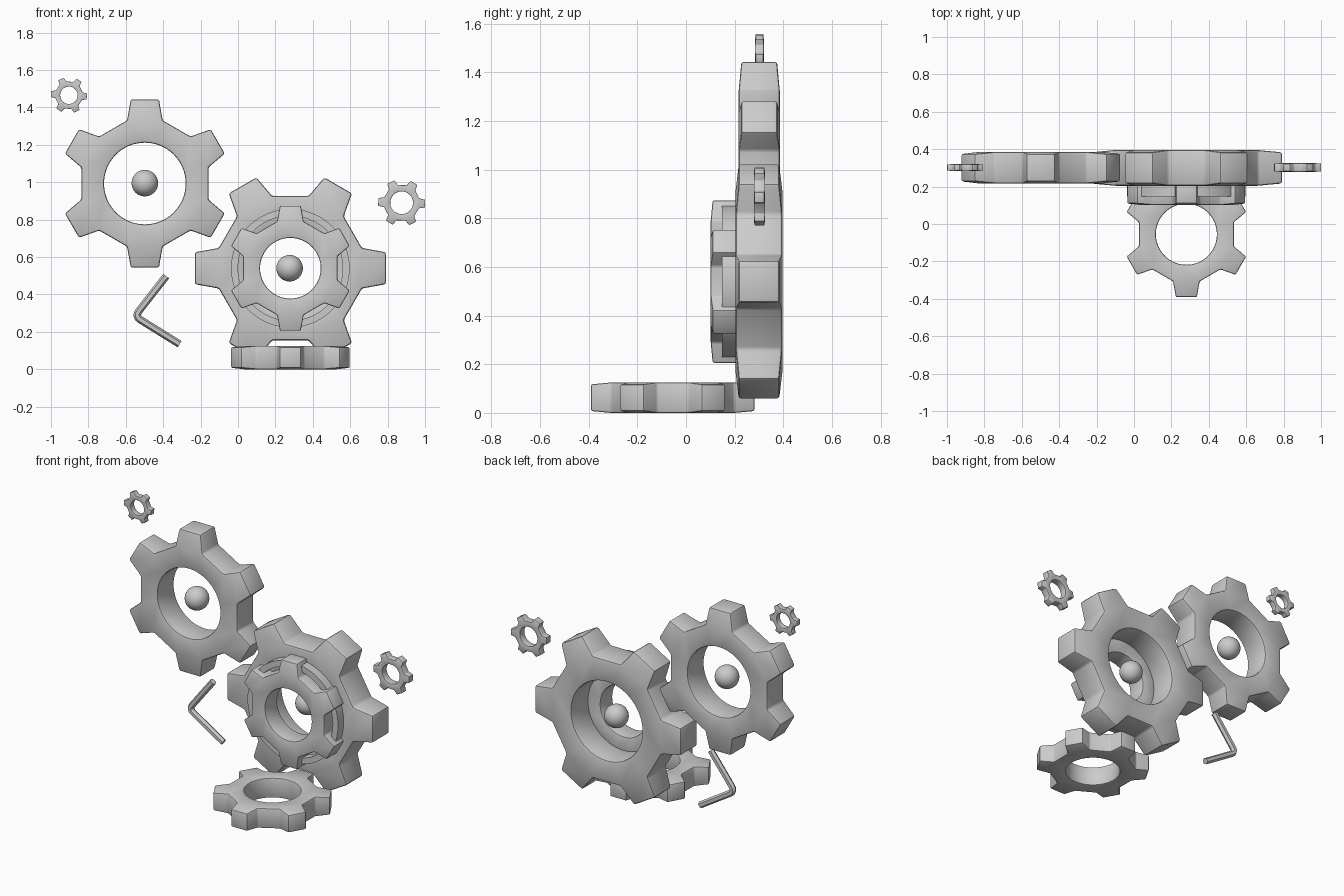
import bpy, bmesh, math
from mathutils import Vector, Matrix

if "Cube" in bpy.data.objects:
    bpy.data.objects.remove(bpy.data.objects["Cube"])

grey = bpy.data.materials.new("plain_grey")
grey.diffuse_color = (0.6, 0.6, 0.6, 1)
grey.use_nodes = True
grey.node_tree.nodes["Principled BSDF"].inputs["Base Color"].default_value = grey.diffuse_color


def finish(bm, name, matrix=Matrix()):
    bmesh.ops.recalc_face_normals(bm, faces=bm.faces)
    bm.transform(matrix)
    me = bpy.data.meshes.new(name)
    bm.to_mesh(me)
    bm.free()
    me.materials.append(grey)
    ob = bpy.data.objects.new(name, me)
    bpy.context.collection.objects.link(ob)
    bpy.ops.object.select_all(action='DESELECT')
    ob.select_set(True)
    bpy.context.view_layer.objects.active = ob
    bpy.ops.object.shade_smooth_by_angle(angle=math.radians(35))
    return ob


def soften(bm, width, segments=2):
    bmesh.ops.recalc_face_normals(bm, faces=bm.faces)
    edges = [e for e in bm.edges if e.calc_face_angle(0) > math.radians(25)]
    bmesh.ops.bevel(bm, geom=edges, offset=width, segments=segments,
                    profile=0.5, affect='EDGES', clamp_overlap=True)


def gear(name, loc, radius, turn, upright=True, hole=0.485):
    """Six-toothed gear of unit tip radius, thinner towards the tooth tips."""
    bm = bmesh.new()
    half, tip_half = 0.187, 0.163
    base_r, base_w, tip_w, steps = 0.749, 0.212, 0.167, 6
    a = math.atan2(base_w, base_r)
    layers = []
    for s in (-1, 1):
        ring, base, tip = [], [], []
        for k in range(6):
            rot = Matrix.Rotation(k * math.pi / 3, 3, 'Z')
            for side in (-1, 1):
                base.append(bm.verts.new(rot @ Vector((base_r, side * base_w, s * half))))
                tip.append(bm.verts.new(rot @ Vector((1, side * tip_w, s * tip_half))))
            for lo, hi in ((-a, a), (a, math.pi / 3 - a)):
                for i in range(steps):
                    t = lo + (hi - lo) * i / steps
                    ring.append(bm.verts.new(rot @ Vector((hole * math.cos(t), hole * math.sin(t), s * half))))
        n = len(ring)
        for j in range(12):
            inner = [ring[(j * steps + i) % n] for i in range(steps + 1)]
            bm.faces.new([base[j]] + inner + [base[(j + 1) % 12]])
        for k in range(0, 12, 2):
            bm.faces.new([base[k], tip[k], tip[k + 1], base[k + 1]])
        outline = []
        for k in range(0, 12, 2):
            outline += [base[k], tip[k], tip[k + 1], base[k + 1]]
        layers.append((ring, outline))
    # walls of the bore and of the toothed rim
    for lower, upper in zip(*layers):
        n = len(lower)
        for i in range(n):
            j = (i + 1) % n
            bm.faces.new([lower[i], lower[j], upper[j], upper[i]])
    soften(bm, 0.022)
    m = Matrix.Translation(loc)
    if upright:
        m = m @ Matrix.Rotation(math.pi / 2, 4, 'X')
    m = m @ Matrix.Rotation(math.radians(turn), 4, 'Z') @ Matrix.Scale(radius, 4)
    return finish(bm, name, m)


# Gears
gear("upper_gear", (-0.498, 0.301, 0.993), 0.45, 30)
gear("large_gear", (0.28, 0.30, 0.54), 0.511, 0)
gear("front_gear", (0.28, 0.164, 0.54), 0.334, 30)
gear("base_gear", (0.28, -0.055, 0.0625), 0.336, 30, upright=False)
gear("small_left_gear", (-0.904, 0.302, 1.465), 0.096, -4)
gear("small_right_gear", (0.875, 0.302, 0.89), 0.125, -2)

# Collar ring between the front gear and the large gear
bm = bmesh.new()
section = [(0.28, 0.148), (0.317, 0.148), (0.317, 0.24), (0.28, 0.24)]
N = 72
rows = [[bm.verts.new((r * math.cos(2 * math.pi * i / N), y, r * math.sin(2 * math.pi * i / N)))
         for r, y in section] for i in range(N)]
for i in range(N):
    p, q = rows[i], rows[(i + 1) % N]
    for k in range(4):
        bm.faces.new([p[k], q[k], q[(k + 1) % 4], p[(k + 1) % 4]])
finish(bm, "collar_ring", Matrix.Translation((0.28, 0, 0.54)))

# Balls floating in the bores
for name, x, z in (("upper_ball", -0.498, 0.995), ("large_ball", 0.276, 0.54)):
    bm = bmesh.new()
    bmesh.ops.create_uvsphere(bm, u_segments=32, v_segments=16, radius=0.071)
    finish(bm, name, Matrix.Translation((x, 0.301, z)))

# Hex key: six-sided section swept along an L with a rounded corner
end1, corner, end2 = Vector((-0.384, 0.3, 0.498)), Vector((-0.552, 0.3, 0.283)), Vector((-0.312, 0.3, 0.134))
d1, d2 = (end1 - corner).normalized(), (end2 - corner).normalized()
a, b = corner + d1 * 0.035, corner + d2 * 0.035
path = [end1] + [a * (1 - t) ** 2 + corner * 2 * t * (1 - t) + b * t * t
                 for t in (0, 0.25, 0.5, 0.75, 1)] + [end2]
bm = bmesh.new()
loops = []
for i, p in enumerate(path):
    t = (path[min(i + 1, len(path) - 1)] - path[max(i - 1, 0)]).normalized()
    depth = Vector((0, 1, 0))
    side = t.cross(depth)
    loops.append([bm.verts.new(p + 0.02 * (side * math.cos(k * math.pi / 3) + depth * math.sin(k * math.pi / 3)))
                  for k in range(6)])
for p, q in zip(loops, loops[1:]):
    for k in range(6):
        bm.faces.new([p[k], p[(k + 1) % 6], q[(k + 1) % 6], q[k]])
bm.faces.new(loops[0])
bm.faces.new(loops[-1])
finish(bm, "hex_key")
